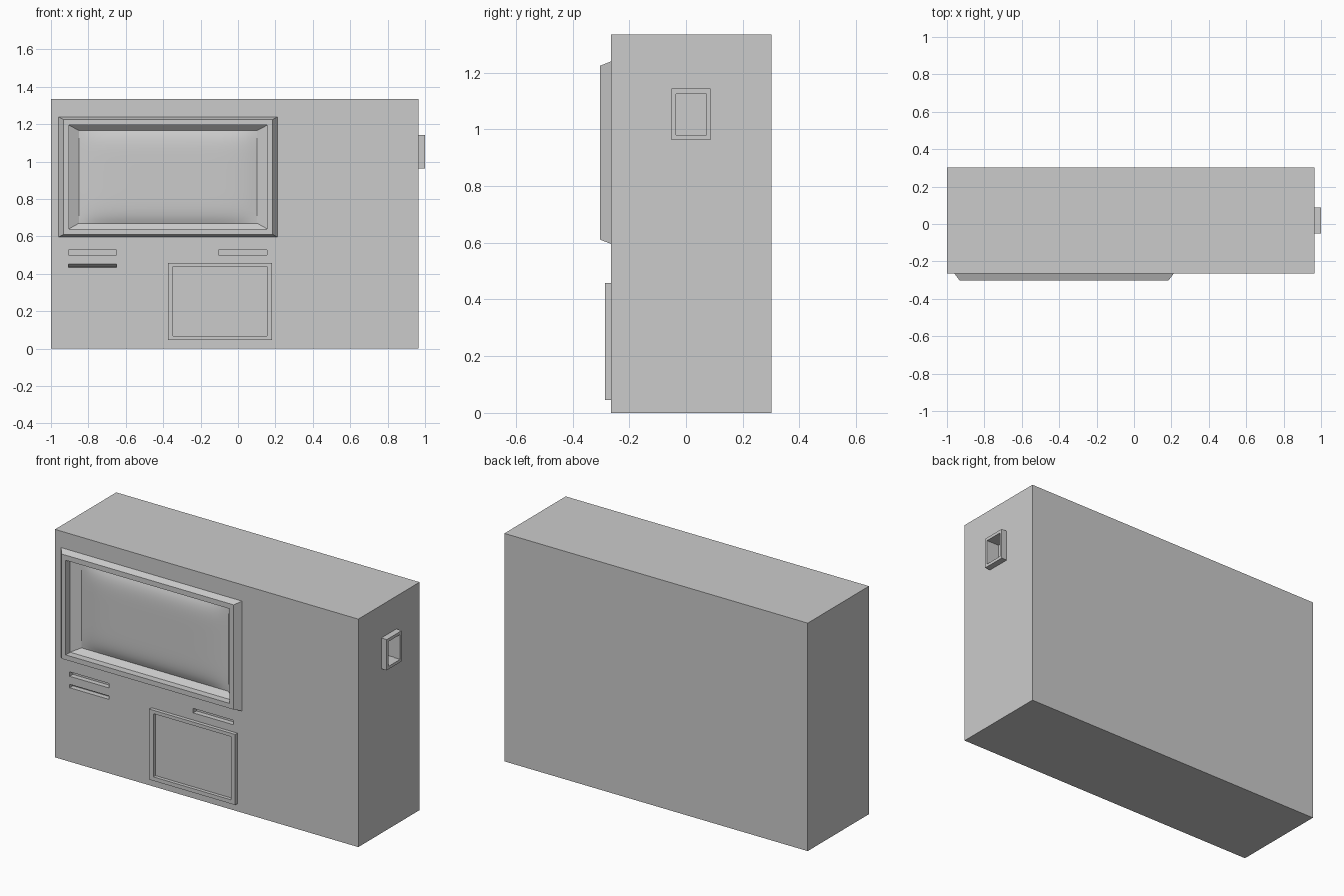
import bpy, bmesh

if "Cube" in bpy.data.objects:
    bpy.data.objects.remove(bpy.data.objects["Cube"])

def make_object(name, bm):
    bmesh.ops.recalc_face_normals(bm, faces=bm.faces)
    me = bpy.data.meshes.new(name)
    bm.to_mesh(me)
    bm.free()
    ob = bpy.data.objects.new(name, me)
    bpy.context.collection.objects.link(ob)
    return ob

def front(a, b, d):      # panel (x, z) with depth along y
    return (a, d, b)

def side(a, b, d):       # panel (y, z) with depth along x
    return (d, a, b)

def loft(bm, loops, place, cap_start=False, cap_end=False):
    """Bridge rectangles (a0, a1, b0, b1, depth) one after another."""
    rings = []
    for a0, a1, b0, b1, d in loops:
        rings.append([bm.verts.new(place(a, b, d))
                      for a, b in ((a0, b0), (a1, b0), (a1, b1), (a0, b1))])
    for r, s in zip(rings, rings[1:]):
        for i in range(4):
            j = (i + 1) % 4
            bm.faces.new((r[i], r[j], s[j], s[i]))
    if cap_start:
        bm.faces.new(rings[0])
    if cap_end:
        bm.faces.new(rings[-1])

def panel(name, loops, place, cap_end=False):
    bm = bmesh.new()
    loft(bm, loops, place, cap_end=cap_end)
    ob = make_object(name, bm)
    return ob

FRONT, BACK = -0.265, 0.302

# Main cabinet
bm = bmesh.new()
loft(bm, [(-1, 0.965, 0, 1.335, FRONT), (-1, 0.965, 0, 1.335, BACK)], front, True, True)
cabinet = make_object("cabinet", bm)

# Cutters: screen opening, slots, side socket
bm = bmesh.new()
loft(bm, [(-0.915, 0.165, 0.63, 1.205, -0.32), (-0.915, 0.165, 0.63, 1.205, -0.2)], front, True, True)
for x0, x1 in ((-0.905, -0.65), (-0.105, 0.155)):
    loft(bm, [(x0, x1, 0.5, 0.526, -0.3), (x0, x1, 0.5, 0.526, -0.235)], front, True, True)
loft(bm, [(-0.905, -0.65, 0.433, 0.453, -0.3), (-0.905, -0.65, 0.433, 0.453, FRONT + 0.001),
          (-0.905, -0.65, 0.433, 0.435, -0.235)], front, True, True)
loft(bm, [(-0.035, 0.075, 0.98, 1.125, 1.05), (-0.035, 0.075, 0.98, 1.125, 0.92)], side, True, True)
cutter = make_object("opening_cutter", bm)
cutter.hide_render = True
cutter.hide_set(True)
mod = cabinet.modifiers.new("openings", "BOOLEAN")
mod.operation = "DIFFERENCE"
mod.solver = "EXACT"
mod.object = cutter

# Screen surround: bevelled outside, stepped and sloped inside
panel("screen_surround", [
    (-0.96, 0.212, 0.596, 1.239, FRONT),
    (-0.932, 0.184, 0.611, 1.224, -0.303),
    (-0.904, 0.156, 0.64, 1.194, -0.303),
    (-0.904, 0.156, 0.64, 1.194, -0.262),
    (-0.85, 0.102, 0.67, 1.166, -0.235)], front)

# Bulging screen glass
bm = bmesh.new()
bmesh.ops.create_grid(bm, x_segments=32, y_segments=24, size=1)
for v in bm.verts:
    u, w = v.co.x, v.co.y
    bulge = 0.022 * (1 - u ** 6) * (1 - w ** 6)
    v.co = (-0.374 + 0.476 * u, -0.235 - bulge, 0.918 + 0.248 * w)
glass = make_object("screen_glass", bm)
# the open grid must face the front
if glass.data.polygons[0].normal.y > 0:
    glass.data.flip_normals()
for p in glass.data.polygons:
    p.use_smooth = True

# Lower hatch frame with recessed panel
panel("lower_hatch", [
    (-0.375, 0.182, 0.045, 0.458, FRONT),
    (-0.375, 0.182, 0.045, 0.458, -0.286),
    (-0.348, 0.155, 0.068, 0.438, -0.286),
    (-0.348, 0.155, 0.068, 0.438, FRONT - 0.001)], front, True)

# Side socket rim
panel("side_socket_rim", [
    (-0.052, 0.087, 0.963, 1.143, 0.965),
    (-0.052, 0.087, 0.963, 1.143, 1.0),
    (-0.036, 0.072, 0.98, 1.125, 1.0),
    (-0.036, 0.072, 0.98, 1.125, 0.96)], side)
